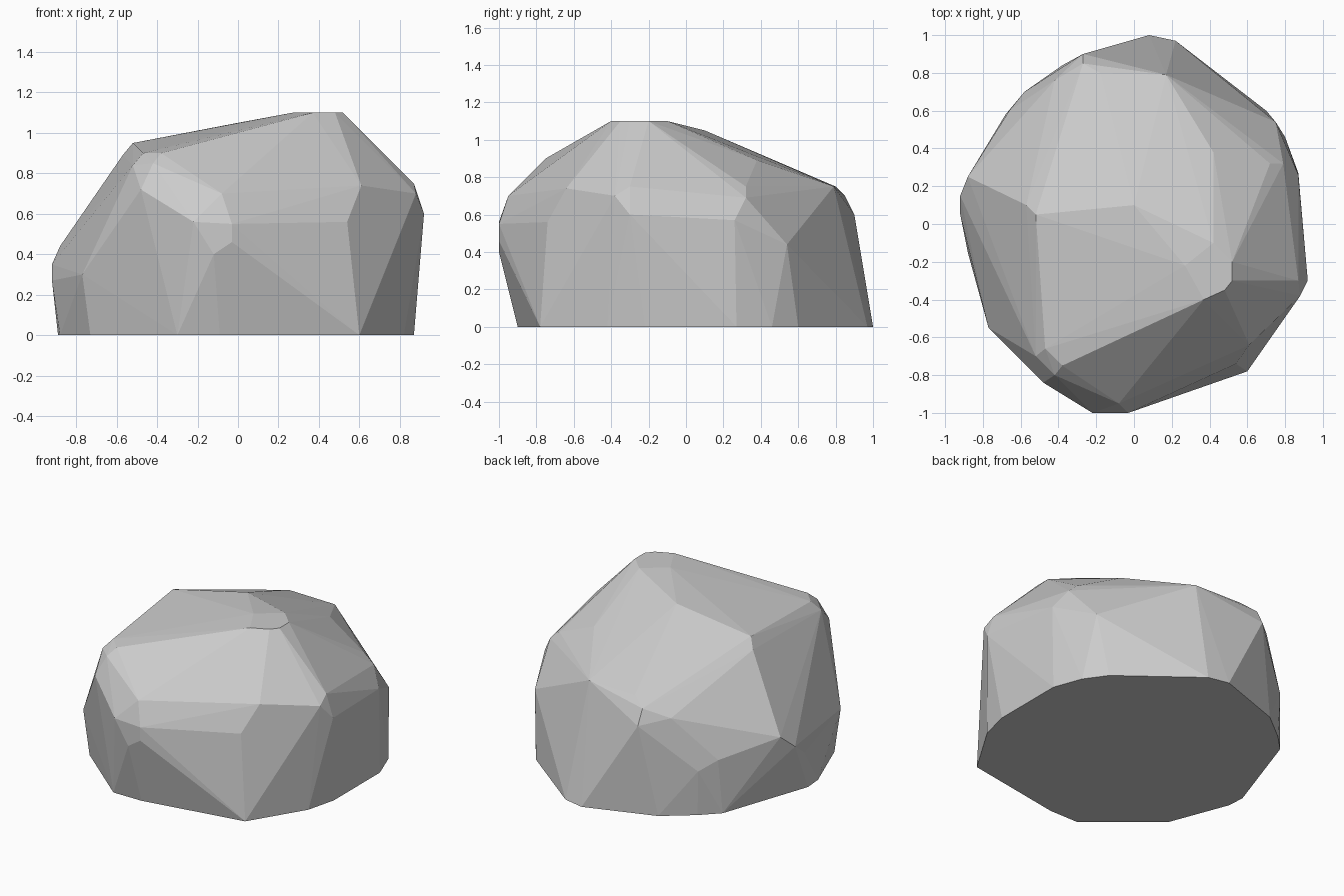
import bpy, bmesh, math

# Footprint of the boulder on the ground (x, y)
footprint = [(0.60, -0.78), (0.82, -0.42), (0.87, -0.22), (0.87, 0.27), (0.80, 0.46),
             (0.70, 0.60), (0.22, 0.97), (0.08, 1.0), (-0.38, 0.84), (-0.57, 0.69),
             (-0.68, 0.58), (-0.89, -0.03), (-0.88, -0.15), (-0.73, -0.54),
             (-0.30, -0.90), (-0.09, -0.90)]

# Flat summit (x, y) at the top height
summit_z = 1.10
summit = [(0.27, -0.22), (0.42, -0.10), (0.52, -0.20), (0.52, -0.30),
          (0.48, -0.35), (0.37, -0.40)]

# Corners around the flanks, lower belt
belt = [(0.92, -0.30, 0.60), (0.88, -0.38, 0.70), (0.87, 0.26, 0.57),
        (0.75, 0.54, 0.44), (-0.27, 0.90, 0.60), (-0.58, 0.70, 0.30),
        (-0.66, 0.60, 0.36), (-0.88, 0.25, 0.44), (-0.92, 0.15, 0.35),
        (-0.92, 0.05, 0.27), (-0.77, -0.55, 0.30), (-0.48, -0.84, 0.72),
        (-0.22, -1.0, 0.56), (-0.12, -1.0, 0.40), (-0.03, -1.0, 0.46),
        (-0.03, -1.0, 0.55), (0.54, -0.74, 0.56)]

# Corners around the shoulders, upper belt
shoulder = [(0.87, -0.30, 0.75), (0.79, 0.32, 0.69), (0.72, 0.32, 0.75),
            (0.42, 0.38, 0.89), (0.17, 0.79, 0.75), (-0.18, 0.80, 0.75),
            (-0.27, 0.85, 0.70), (-0.42, 0.76, 0.64), (0.00, 0.10, 1.05),
            (-0.52, 0.05, 0.95), (-0.57, 0.10, 0.89), (-0.47, -0.66, 0.90),
            (-0.38, -0.75, 0.90), (-0.52, -0.70, 0.84), (-0.42, -0.80, 0.85),
            (-0.08, -0.95, 0.70), (0.57, -0.60, 0.79), (0.61, -0.64, 0.74)]

bm = bmesh.new()
corners = [(x, y, 0) for x, y in footprint] + [(x, y, summit_z) for x, y in summit]
for co in corners + belt + shoulder:
    bm.verts.new(co)

# Wrap the corners in a faceted shell and drop unused ones
bmesh.ops.convex_hull(bm, input=bm.verts)
bmesh.ops.delete(bm, geom=[v for v in bm.verts if not v.link_faces], context='VERTS')
bmesh.ops.dissolve_limit(bm, angle_limit=math.radians(1), verts=bm.verts, edges=bm.edges)
bmesh.ops.recalc_face_normals(bm, faces=bm.faces)

mesh = bpy.data.meshes.new("boulder")
bm.to_mesh(mesh)
bm.free()
boulder = bpy.data.objects.new("boulder", mesh)
bpy.context.collection.objects.link(boulder)
